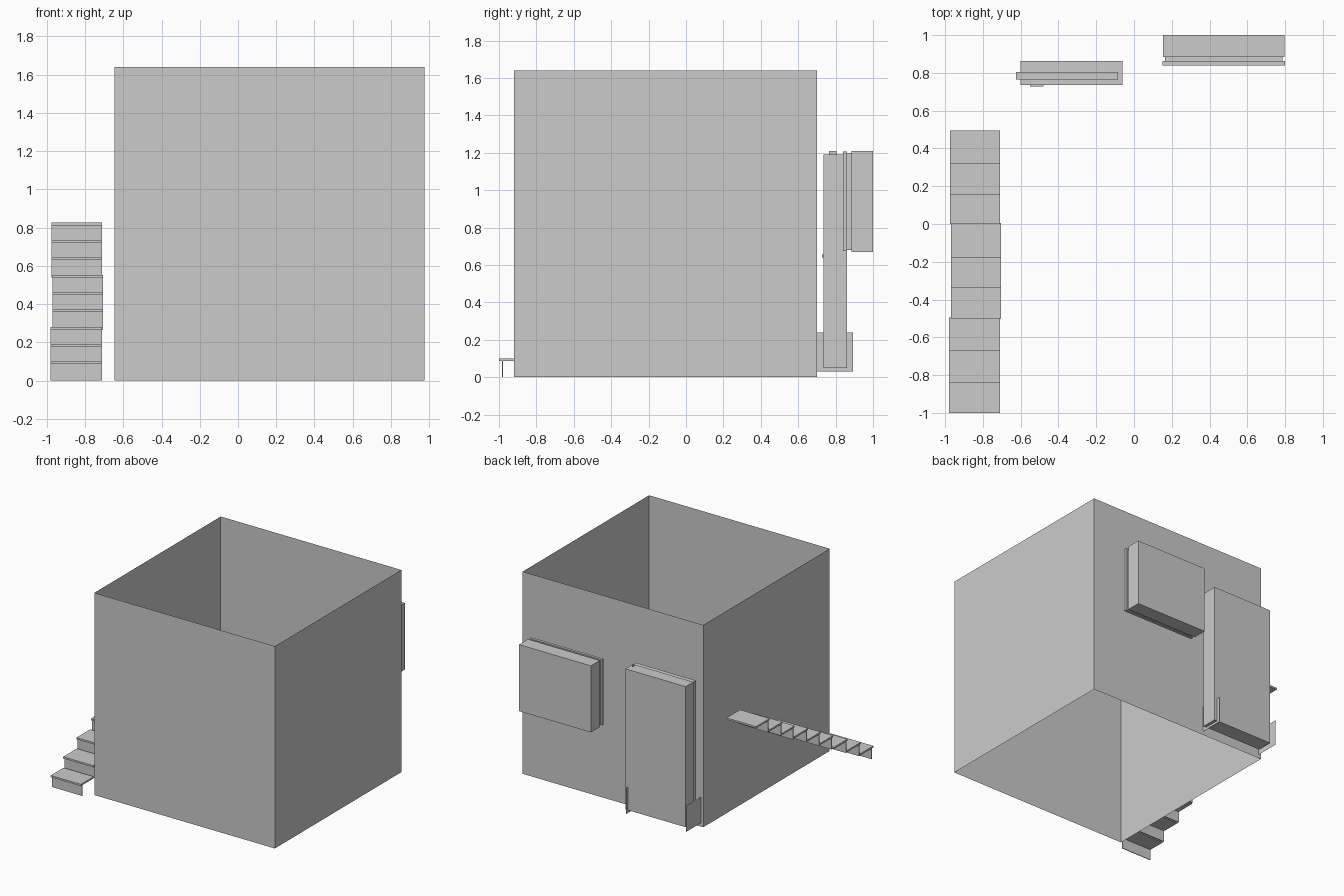
import bpy, bmesh

if "Cube" in bpy.data.objects:
    bpy.data.objects.remove(bpy.data.objects["Cube"])


def make_object(name, bm):
    mesh = bpy.data.meshes.new(name)
    bm.to_mesh(mesh)
    bm.free()
    obj = bpy.data.objects.new(name, mesh)
    bpy.context.collection.objects.link(obj)
    return obj


def box(name, x, y, z):
    """Box from (min, max) pairs on each axis."""
    bm = bmesh.new()
    bmesh.ops.create_cube(bm, size=1)
    for v in bm.verts:
        v.co = [(r[0] + r[1]) / 2 + c * (r[1] - r[0]) for c, r in zip(v.co, (x, y, z))]
    return make_object(name, bm)


def sheet(name, corners):
    """Single flat panel without thickness."""
    bm = bmesh.new()
    bm.faces.new([bm.verts.new(c) for c in corners])
    return make_object(name, bm)


# Four thin walls, open above and below
bm = bmesh.new()
plan = [(-0.645, -0.92), (0.975, -0.92), (0.975, 0.70), (-0.645, 0.70)]
low = [bm.verts.new((x, y, 0)) for x, y in plan]
high = [bm.verts.new((x, y, 1.64)) for x, y in plan]
for i in range(4):
    j = (i + 1) % 4
    bm.faces.new((low[i], low[j], high[j], high[i]))
make_object("walls", bm)

# Staircase: three flights of three steps with thin treads and risers
fronts = [-1.0, -0.84, -0.67, -0.50, -0.34, -0.18, 0.0, 0.155, 0.32, 0.49]
flights = [(-0.98, -0.71), (-0.97, -0.705), (-0.975, -0.71)]
rise = 0.0907
for i in range(9):
    x = flights[i // 3]
    top = 0.1 + i * rise
    y = fronts[i]
    box(f"tread_{i + 1}", x, (y, fronts[i + 1] + 0.004), (top - 0.014, top))
    box(f"riser_{i + 1}", x, (y + 0.016, y + 0.022),
        (max(0.0, top - rise - 0.014), top - 0.014))

# Door leaf with a small handle on its inner side
box("door", (-0.60, -0.06), (0.735, 0.862), (0.05, 1.19))
box("door_handle", (-0.55, -0.48), (0.727, 0.736), (0.64, 0.655))

# Door frame strips with wider plates at the feet
y0, y1 = 0.765, 0.805
for side, x in (("left", -0.625), ("right", -0.085)):
    sheet(f"door_jamb_{side}",
          [(x, y0, 0.24), (x, y1, 0.24), (x, y1, 1.21), (x, y0, 1.21)])
    sheet(f"jamb_foot_{side}",
          [(x, 0.70, 0.03), (x, 0.892, 0.03), (x, 0.892, 0.24), (x, 0.70, 0.24)])
sheet("door_lintel",
      [(-0.625, y0, 1.21), (-0.085, y0, 1.21), (-0.085, y1, 1.21), (-0.625, y1, 1.21)])

# Window: deep front casing, recessed core and thin rear frame
box("window_casing", (0.153, 0.797), (0.885, 1.0), (0.67, 1.21))
box("window_core", (0.165, 0.785), (0.86, 0.885), (0.68, 1.198))
box("window_rear_frame", (0.15, 0.80), (0.84, 0.862), (0.675, 1.207))
